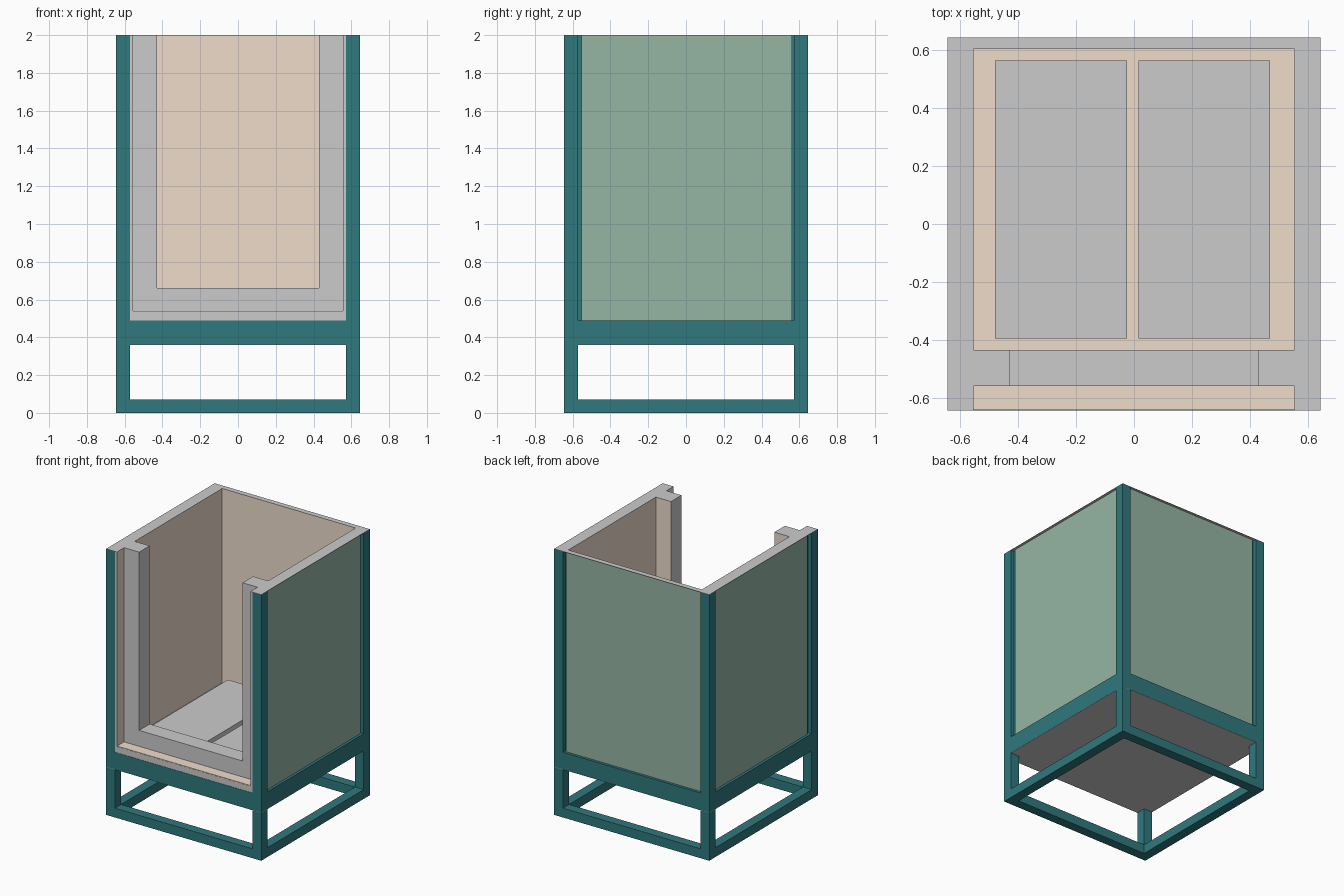
import bpy, bmesh
from mathutils import Vector

if "Cube" in bpy.data.objects:
    bpy.data.objects.remove(bpy.data.objects["Cube"])


def mat(name, rgb):
    m = bpy.data.materials.new(name)
    m.diffuse_color = (*rgb, 1)
    m.use_nodes = True
    m.node_tree.nodes["Principled BSDF"].inputs["Base Color"].default_value = m.diffuse_color
    return m


TEAL = mat("teal_paint", (0.029, 0.19, 0.21))
GREEN = mat("green_panel", (0.30, 0.46, 0.37))
TAN = mat("tan_lining", (0.86, 0.72, 0.60))


def finish(bm, name, m):
    bmesh.ops.recalc_face_normals(bm, faces=bm.faces)
    me = bpy.data.meshes.new(name)
    bm.to_mesh(me)
    bm.free()
    ob = bpy.data.objects.new(name, me)
    bpy.context.collection.objects.link(ob)
    if m:
        me.materials.append(m)
    return ob


def box(name, x, y, z, m=None):
    """Box from (min, max) ranges on each axis."""
    bm = bmesh.new()
    bmesh.ops.create_cube(bm, size=1)
    for v in bm.verts:
        v.co = Vector([(a + b) / 2 + c * (b - a) for (a, b), c in zip((x, y, z), v.co)])
    return finish(bm, name, m)


def prism(name, pts, depth, m=None):
    """Extrude a closed outline of 3D points along a vector."""
    bm = bmesh.new()
    f = bm.faces.new([bm.verts.new(p) for p in pts])
    r = bmesh.ops.extrude_face_region(bm, geom=[f])
    moved = [g for g in r["geom"] if isinstance(g, bmesh.types.BMVert)]
    bmesh.ops.translate(bm, verts=moved, vec=Vector(depth))
    return finish(bm, name, m)


def side(s, a, b):
    return tuple(sorted((s * a, s * b)))


R, P, TOP = 0.645, 0.572, 1.998   # outer half width, inside of posts, top of walls

# Teal frame: corner posts, foot rails, middle rails
for sx in (-1, 1):
    for sy in (-1, 1):
        box("corner_post", side(sx, P, R), side(sy, P, R), (0, TOP), TEAL)
for rail, z in (("foot_rail", (0, 0.07)), ("middle_rail", (0.362, 0.49))):
    for s in (-1, 1):
        box(rail + "_x", (-P, P), side(s, P, R), z, TEAL)
        box(rail + "_y", side(s, P, R), (-P, P), z, TEAL)

# Grey base with underside plate; its front shows as a lip above the rail
box("underside", (-R, R), (-R, R), (0.36, 0.362))
box("base", (-0.575, 0.575), (-0.643, 0.61), (0.362, 0.535))
box("floor_lining", (-0.56, 0.56), (-0.642, 0.61), (0.535, 0.54), TAN)

# Side walls: tan lining, teal backing, recessed green panel, grey front jamb
for s in (-1, 1):
    box("side_lining", side(s, 0.555, 0.61), (-0.638, 0.61), (0.49, TOP), TAN)
    box("side_backing", side(s, 0.61, 0.615), (-0.58, 0.58), (0.48, TOP), TEAL)
    box("side_panel", side(s, 0.615, 0.625), (-0.552, 0.562), (0.49, TOP))\
        .data.materials.append(GREEN)
    box("front_jamb", side(s, 0.555, 0.575), (-0.643, -0.638), (0.49, TOP))

# Back wall
box("back_lining", (-0.61, 0.61), (0.605, 0.61), (0.49, TOP), TAN)
box("back_backing", (-0.58, 0.58), (0.61, 0.615), (0.48, TOP), TEAL)
box("back_panel", (-0.56, 0.56), (0.615, 0.625), (0.49, TOP), GREEN)

# Front wall with a tall opening, lined tan on the inside
u = [(-0.556, 0.538), (0.556, 0.538), (0.556, TOP), (0.43, TOP),
     (0.43, 0.66), (-0.43, 0.66), (-0.43, TOP), (-0.556, TOP)]
prism("front_wall", [(x, -0.56, z) for x, z in u], (0, 0.122, 0))
prism("front_wall_lining", [(x, -0.438, z) for x, z in u], (0, 0.003, 0), TAN)

# Two raised floor panels
box("floor_panel_left", (-0.48, -0.025), (-0.395, 0.565), (0.54, 0.598))
box("floor_panel_right", (0.015, 0.47), (-0.395, 0.565), (0.54, 0.598))

# Grey top rim following the wall outline
half = [(0.555, 0.605), (0.555, -0.435), (0.43, -0.435), (0.43, -0.56),
        (0.555, -0.56), (0.555, -R), (R, -R), (R, R)]
rim = half + [(-x, y) for x, y in reversed(half)]
prism("top_rim", [(x, y, TOP) for x, y in rim], (0, 0, 0.002))
